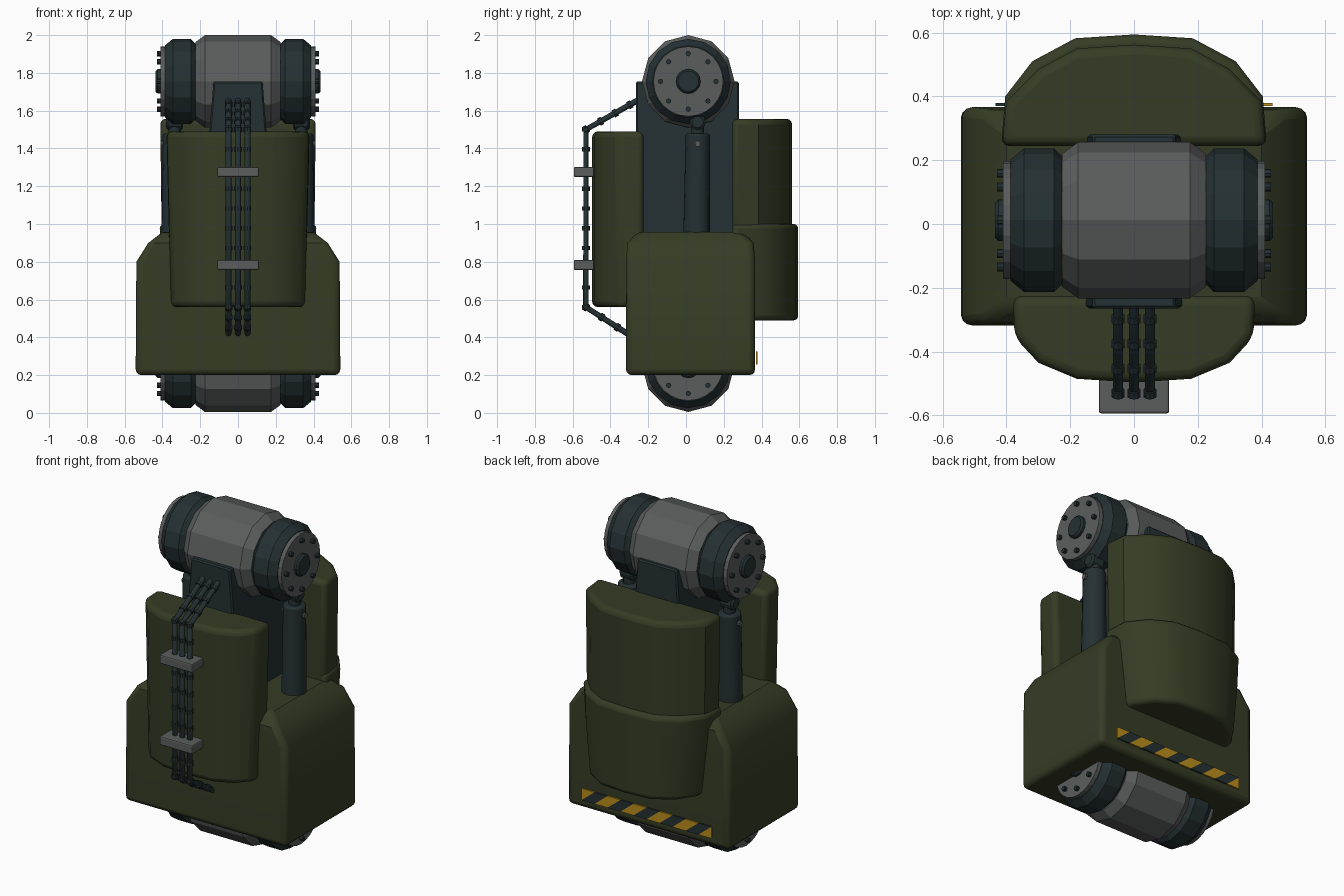
import bpy, bmesh, math
from mathutils import Vector

cube = bpy.data.objects.get("Cube")
if cube:
    bpy.data.objects.remove(cube)


def material(name, rgb):
    m = bpy.data.materials.new(name)
    m.use_nodes = True
    m.diffuse_color = (*rgb, 1)
    m.node_tree.nodes["Principled BSDF"].inputs["Base Color"].default_value = (*rgb, 1)
    return m


OLIVE = material("olive paint", (0.036, 0.045, 0.018))
SLATE = material("dark slate metal", (0.018, 0.03, 0.033))
GREY = material("grey metal", (0.105, 0.108, 0.108))
YELLOW = material("warning yellow", (0.50, 0.27, 0.012))


def finish(name, bm, mat, bevel=0, segments=3, smooth=False):
    """Turn a bmesh into an object with optional rounded edges."""
    bmesh.ops.recalc_face_normals(bm, faces=bm.faces)
    me = bpy.data.meshes.new(name)
    bm.to_mesh(me)
    bm.free()
    ob = bpy.data.objects.new(name, me)
    bpy.context.collection.objects.link(ob)
    me.materials.append(mat)
    if bevel:
        mod = ob.modifiers.new("rounding", 'BEVEL')
        mod.width, mod.segments = bevel, segments
        mod.limit_method, mod.angle_limit = 'ANGLE', math.radians(40)
    if smooth:
        bpy.ops.object.select_all(action='DESELECT')
        ob.select_set(True)
        bpy.context.view_layer.objects.active = ob
        bpy.ops.object.shade_smooth_by_angle(angle=math.radians(35))
    return ob


def loft(name, rings, mat, **kw):
    """Skin a stack of equal-sized rings and cap both ends."""
    bm = bmesh.new()
    loops = [[bm.verts.new(p) for p in ring] for ring in rings]
    n = len(loops[0])
    for a, b in zip(loops, loops[1:]):
        for i in range(n):
            j = (i + 1) % n
            bm.faces.new((a[i], a[j], b[j], b[i]))
    bm.faces.new(loops[0])
    bm.faces.new(loops[-1])
    return finish(name, bm, mat, **kw)


def rect(x, y0, y1, z):
    return [(-x, y0, z), (x, y0, z), (x, y1, z), (-x, y1, z)]


def block(name, x, y0, y1, z0, z1, mat, **kw):
    return loft(name, [rect(x, y0, y1, z0), rect(x, y0, y1, z1)], mat, **kw)


def lathe_x(name, profile, y, z, sides, mat, **kw):
    """Turned part about the x direction; profile holds (x, radius)."""
    rings = []
    for x, r in profile:
        angles = [2 * math.pi * i / sides for i in range(sides)]
        rings.append([(x, y + r * math.sin(a), z + r * math.cos(a)) for a in angles])
    return loft(name, rings, mat, **kw)


def rod(name, p0, p1, r0, r1, sides, mat, **kw):
    """Tapered cylinder between two points."""
    p0, p1 = Vector(p0), Vector(p1)
    d = p1 - p0
    bm = bmesh.new()
    bmesh.ops.create_cone(bm, cap_ends=True, segments=sides, radius1=r0, radius2=r1, depth=d.length)
    bm.transform(d.to_track_quat('Z', 'Y').to_matrix().to_4x4())
    bmesh.ops.translate(bm, verts=bm.verts, vec=(p0 + p1) / 2)
    return finish(name, bm, mat, **kw)


def shield(name, half, levels, mat, bevel):
    """Curved armour panel; half outline mirrored in x, levels hold (z, x scale)."""
    outline = half + [(-x, y) for x, y in reversed(half) if x > 0]
    rings = [[(x * s, y, z) for x, y in outline] for z, s in levels]
    return loft(name, rings, mat, bevel=bevel, smooth=True)


# Joint drums at both ends of the arm
AXIS_Y = 0.012
for label, z in (("upper", 1.755), ("lower", 0.25)):
    lathe_x(label + "_joint_drum", [(-.225, .208), (-.175, .245), (.175, .245), (.225, .208)],
            AXIS_Y, z, 12, GREY)
    for side, s in (("left", 1), ("right", -1)):
        tag = label + "_" + side
        lathe_x(tag + "_joint_ring", [(s * x, r) for x, r in
                ((.2, .19), (.225, .2), (.25, .225), (.345, .225), (.387, .19))],
                AXIS_Y, z, 16, SLATE)
        lathe_x(tag + "_end_plate", [(s * .38, .185), (s * .411, .185)], AXIS_Y, z, 24, GREY)
        lathe_x(tag + "_hub", [(s * .4, .065), (s * .425, .065), (s * .436, .055)],
                AXIS_Y, z, 16, SLATE)
        for i in range(8):
            a = i * math.pi / 4
            lathe_x(tag + "_bolt", [(s * .4, .014), (s * .43, .014)],
                    AXIS_Y + .147 * math.sin(a), z + .147 * math.cos(a), 8, SLATE)

# Central arm between the joints
loft("arm_core", [rect(.16, -.265, .28, .3), rect(.15, -.265, .28, 1.5),
                  rect(.13, -.265, .28, 1.755)], SLATE, bevel=.008, segments=1)

# Heavy lower housing with sloped shoulders
loft("lower_housing", [rect(.542, -.318, .366, .2), rect(.538, -.318, .366, .8),
                       rect(.475, -.31, .358, .9), rect(.40, -.26, .305, .957)],
     OLIVE, bevel=.03, smooth=True)

# Curved armour panels
shield("front_shield", [(0, -.497), (.18, -.485), (.30, -.435), (.375, -.355), (.38, -.225)],
       [(.56, .94), (1.49, 1.0)], OLIVE, .03)
shield("rear_upper_shield", [(0, .562), (.18, .55), (.30, .485), (.40, .385), (.415, .245)],
       [(.9, .98), (1.557, 1.0)], OLIVE, .03)
shield("rear_lower_shield", [(0, .594), (.185, .582), (.32, .51), (.405, .40), (.418, .245)],
       [(.49, .88), (.80, .97), (1.0, 1.0)], OLIVE, .025)

# Side pistons
for side, s in (("left", 1), ("right", -1)):
    x = s * .335
    rod(side + "_piston_sleeve", (x, .055, .85), (x, .062, 1.48), .071, .064, 16, SLATE,
        bevel=.012, segments=2, smooth=True)
    rod(side + "_piston_rod", (x, .062, 1.45), (x, .062, 1.56), .034, .034, 12, SLATE, smooth=True)
    lathe_x(side + "_piston_eye", [(x - .045, .03), (x - .035, .042), (x + .035, .042),
                                   (x + .045, .03)], .062, 1.54, 12, SLATE)
    lathe_x(side + "_piston_pin", [(x - s * .075, .016), (x + s * .075, .016)], .062, 1.425, 10, GREY)

# Hydraulic cables with couplings, running over the front
route = [(-.22, 1.675), (-.53, 1.5), (-.53, .56), (-.28, .40)]
for n, x in (("right", -.05), ("middle", 0), ("left", .05)):
    points = [Vector((x, y, z)) for y, z in route]
    curve = bpy.data.curves.new(n + "_cable", 'CURVE')
    curve.dimensions = '3D'
    curve.bevel_depth, curve.bevel_resolution = .016, 2
    spline = curve.splines.new('POLY')
    spline.points.add(len(points) - 1)
    for p, co in zip(spline.points, points):
        p.co = (*co, 1)
    curve.materials.append(SLATE)
    bpy.context.collection.objects.link(bpy.data.objects.new(n + "_cable", curve))
    for a, b in zip(points, points[1:]):
        d = b - a
        count = max(1, round(d.length / .1))
        step = d.normalized() * .011
        for i in range(count + 1):
            c = a + d * (i / count)
            rod(n + "_cable_coupling", c - step, c + step, .021, .021, 10, SLATE)

# Cable clamps
for label, z in (("upper", 1.275), ("lower", .783)):
    block(label + "_cable_clamp", .11, -.594, -.485, z - .027, z + .027, GREY, bevel=.008, segments=2)

# Hazard strip on the back of the housing
half, z0, z1 = .434, .255, .325
band = half / 5
bm = bmesh.new()
for i in range(11):
    corners = [((i - 1) * band, z0), (i * band, z0), ((i + 1) * band, z1), (i * band, z1)]
    pts = []
    for u, z in corners:
        p = (half - min(max(u, 0), 2 * half), .374, z)
        if p not in pts:
            pts.append(p)
    face = bm.faces.new([bm.verts.new(p) for p in pts])
    face.material_index = i % 2
strip = finish("hazard_strip", bm, YELLOW)
strip.data.materials.append(SLATE)
solid = strip.modifiers.new("thickness", 'SOLIDIFY')
solid.thickness, solid.offset = .009, 0
